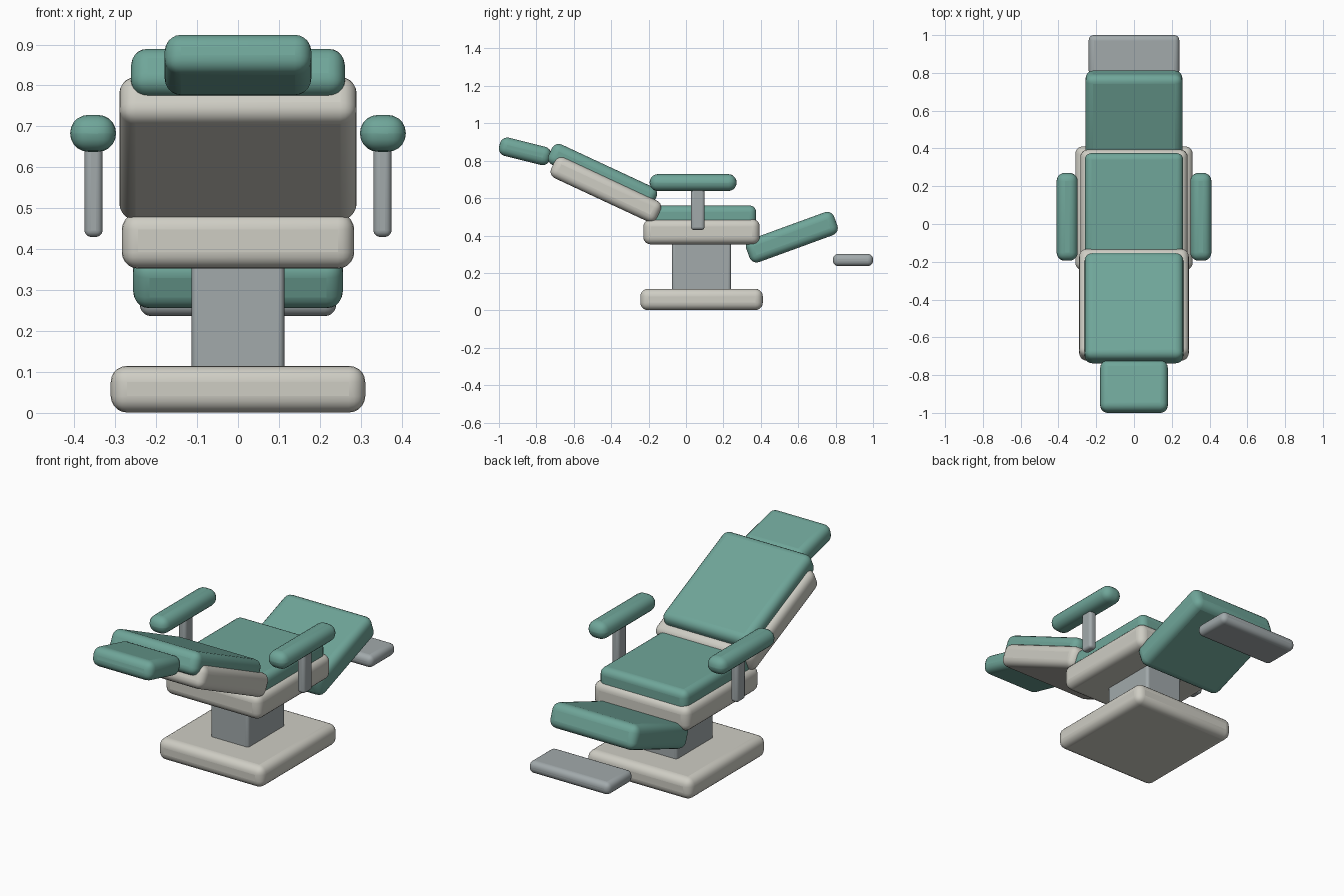
import bpy
import math

if "Cube" in bpy.data.objects:
    bpy.data.objects.remove(bpy.data.objects["Cube"])


def material(name, rgb):
    m = bpy.data.materials.new(name)
    m.diffuse_color = (*rgb, 1)
    m.use_nodes = True
    m.node_tree.nodes["Principled BSDF"].inputs["Base Color"].default_value = m.diffuse_color
    return m


GREEN = material("green_vinyl", (0.16, 0.38, 0.32))
CREAM = material("cream_shell", (0.62, 0.61, 0.55))
METAL = material("metal", (0.36, 0.40, 0.41))


def rounded_box(name, center, size, radius, mat, tilt=0):
    """Box with rounded edges, tilted about the x axis (degrees)."""
    bpy.ops.mesh.primitive_cube_add(size=1, location=center)
    ob = bpy.context.object
    ob.name = name
    ob.scale = size
    bpy.ops.object.transform_apply(location=False, rotation=False, scale=True)
    ob.rotation_euler.x = math.radians(tilt)
    bevel = ob.modifiers.new("rounding", 'BEVEL')
    bevel.width = radius
    bevel.segments = 5
    bevel.limit_method = 'NONE'
    ob.data.materials.append(mat)
    bpy.ops.object.shade_smooth_by_angle(angle=math.radians(40))
    return ob


# Pedestal
rounded_box("base", (0, 0.083, 0.058), (0.622, 0.655, 0.114), 0.04, CREAM)
rounded_box("column", (0, 0.083, 0.235), (0.226, 0.315, 0.29), 0.015, METAL)

# Seat
rounded_box("seat_shell", (0, 0.083, 0.42), (0.568, 0.622, 0.135), 0.04, CREAM)
rounded_box("seat_cushion", (0, 0.083, 0.50), (0.52, 0.585, 0.12), 0.035, GREEN)

# Reclined back and headrest
rounded_box("back_shell", (0, -0.428, 0.646), (0.58, 0.625, 0.122), 0.04, CREAM, -25)
rounded_box("back_cushion", (0, -0.446, 0.718), (0.522, 0.617, 0.12), 0.04, GREEN, -25)
rounded_box("headrest", (0, -0.861, 0.85), (0.358, 0.28, 0.10), 0.04, GREEN, -14)

# Leg support and foot plate
rounded_box("leg_rest", (0, 0.566, 0.391), (0.512, 0.50, 0.13), 0.04, GREEN, 20)
rounded_box("foot_plate", (0, 0.893, 0.269), (0.48, 0.214, 0.065), 0.028, METAL)

# Armrests on both sides
for side, s in (("left", -1), ("right", 1)):
    rounded_box(f"{side}_armrest", (s * 0.354, 0.038, 0.683),
                (0.112, 0.465, 0.09), 0.044, GREEN)
    rounded_box(f"{side}_armrest_post", (s * 0.353, 0.063, 0.55),
                (0.044, 0.073, 0.24), 0.016, METAL)
